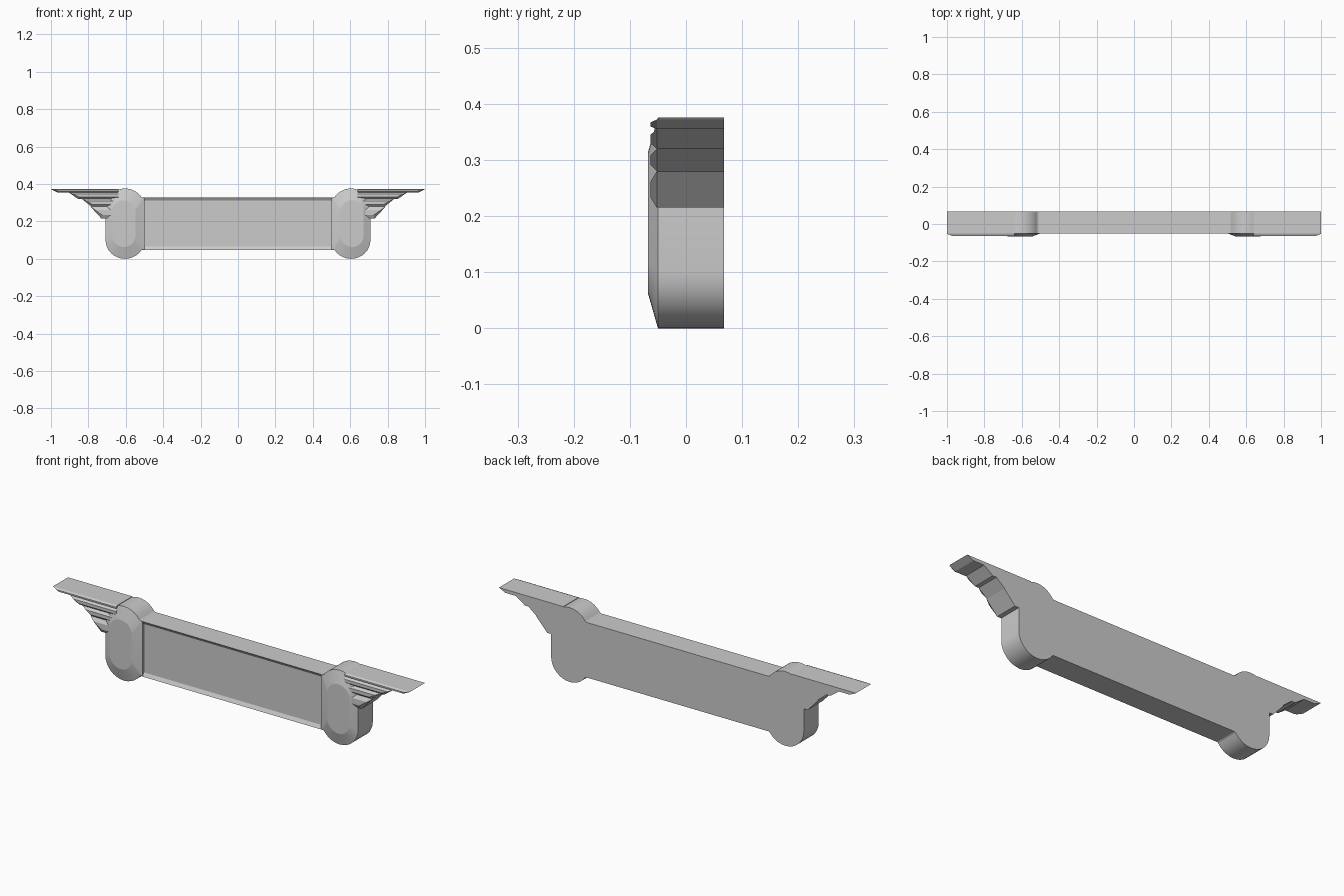
import bpy, bmesh, math

if "Cube" in bpy.data.objects:
    bpy.data.objects.remove(bpy.data.objects["Cube"])

grey = bpy.data.materials.new("plain_grey")
grey.use_nodes = True
colour = (0.6, 0.6, 0.6, 1)
grey.diffuse_color = colour
grey.node_tree.nodes["Principled BSDF"].inputs["Base Color"].default_value = colour

BACK = 0.068


def plaque(name, outline, rim_y, inner, face_y, side=1):
    """Flat-backed slab whose front slopes from the outline to an inner face."""
    bm = bmesh.new()
    rings = [[bm.verts.new((side * x, y, z)) for x, z in pts]
             for pts, y in ((outline, BACK), (outline, rim_y), (inner, face_y))]
    bm.faces.new(rings[0])
    bm.faces.new(rings[-1])
    n = len(outline)
    for a, b in zip(rings, rings[1:]):
        for i in range(n):
            j = (i + 1) % n
            bm.faces.new((a[i], a[j], b[j], b[i]))
    bmesh.ops.recalc_face_normals(bm, faces=bm.faces)
    mesh = bpy.data.meshes.new(name)
    bm.to_mesh(mesh)
    bm.free()
    obj = bpy.data.objects.new(name, mesh)
    bpy.context.collection.objects.link(obj)
    mesh.materials.append(grey)
    bpy.ops.object.select_all(action="DESELECT")
    obj.select_set(True)
    bpy.context.view_layer.objects.active = obj
    bpy.ops.object.shade_smooth_by_angle(angle=math.radians(14))
    return obj


def box(x0, x1, z0, z1):
    return [(x0, z0), (x1, z0), (x1, z1), (x0, z1)]


def capsule(cx, rx, rz, straight, flare=0, steps=16):
    """Upright rounded outline; flare squares off the side next to the bar."""
    pts = []
    for end in (1, -1):
        for i in range(steps + 1):
            a = math.pi * i / steps
            c, s = end * math.cos(a), math.sin(a)
            if c < 0:
                s = max(s, flare)
            pts.append((cx + rx * c, 0.188 + end * (straight + rz * s)))
    return pts


# Bar with a shallow sunken panel
plaque("bar", box(-0.58, 0.58, 0.048, 0.327), -0.05,
       box(-0.58, 0.58, 0.066, 0.311), -0.04)

# Feather rows: bottom z, top z, tip x at bottom, tip x at top
feathers = [(0.355, 0.372, 0.965, 1.0), (0.32, 0.355, 0.855, 0.905),
            (0.28, 0.32, 0.785, 0.835), (0.215, 0.28, 0.73, 0.79)]
ROOT = 0.64

for label, side in (("left", 1), ("right", -1)):
    # End cap with a wide sloped border
    plaque(label + "_end_cap", capsule(0.604, 0.104, 0.1, 0.088, 0.5), -0.05,
           capsule(0.61, 0.062, 0.06, 0.065), -0.068, side)
    # Stepped wing
    for row, (z0, z1, low, high) in enumerate(feathers):
        edge = 0.28 * (z1 - z0)
        outer = [(ROOT, z0), (low, z0), (high, z1), (ROOT, z1)]
        inner = [(ROOT, z0 + edge), (low - 0.005, z0 + edge),
                 (high - 0.025, z1 - edge), (ROOT, z1 - edge)]
        plaque(f"{label}_feather_{row + 1}", outer, -0.052, inner, -0.063, side)
